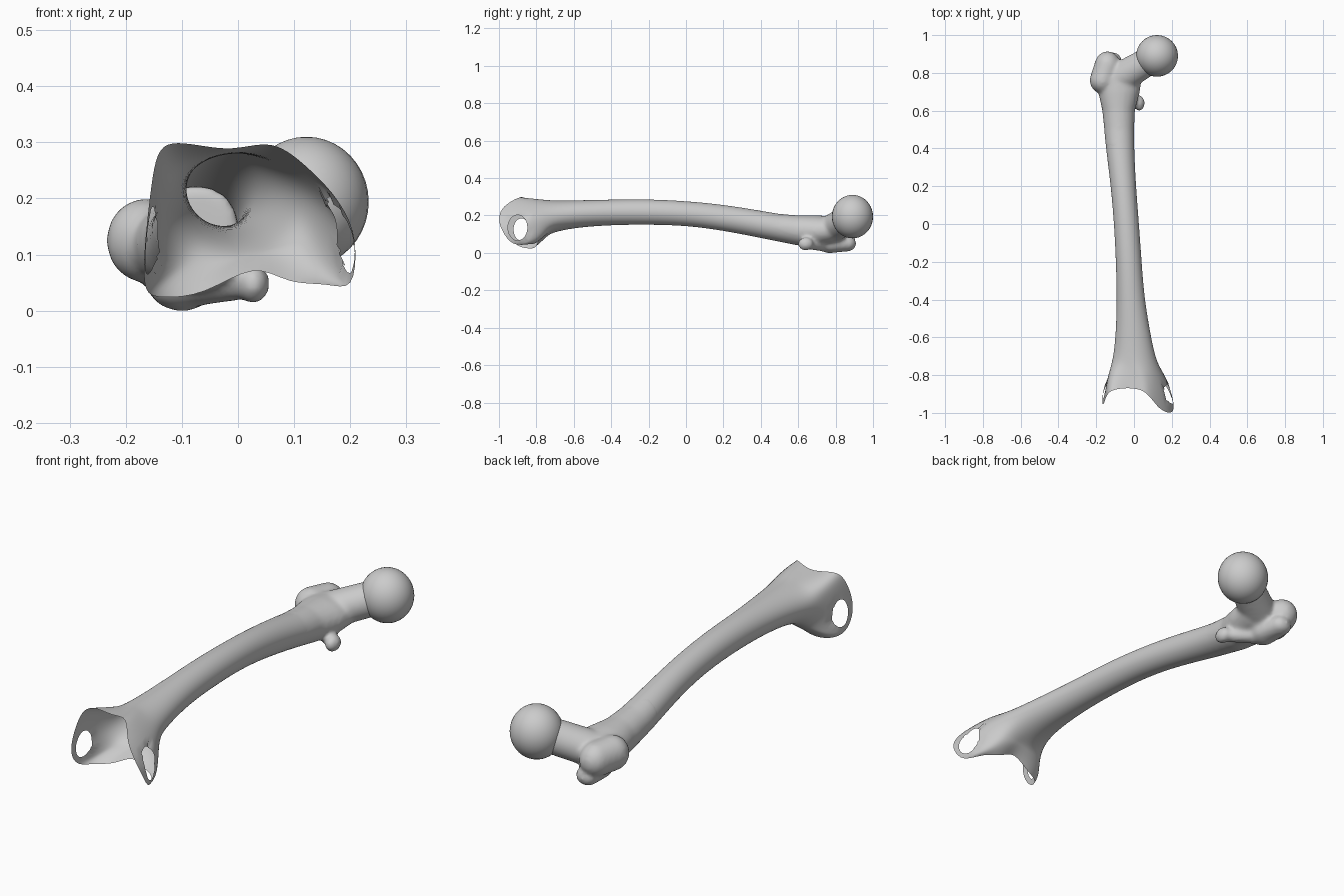
import bpy, bmesh, math
from mathutils import Vector, Matrix

cube = bpy.data.objects.get("Cube")
if cube:
    bpy.data.objects.remove(cube)

GREY = (0.6, 0.6, 0.6, 1)
mat = bpy.data.materials.new("bone_grey")
mat.use_nodes = True
mat.diffuse_color = GREY
mat.node_tree.nodes["Principled BSDF"].inputs["Base Color"].default_value = GREY

N = 20

# Shaft sections: y, x min, x max, z min, z max
SECTIONS = [
    (-0.72, -0.112, 0.115, 0.108, 0.280), (-0.6, -0.096, 0.090, 0.135, 0.280),
    (-0.4, -0.090, 0.055, 0.150, 0.285), (-0.2, -0.095, 0.040, 0.152, 0.287),
    (0.0, -0.105, 0.026, 0.147, 0.277), (0.2, -0.122, 0.010, 0.120, 0.258),
    (0.4, -0.148, 0.000, 0.080, 0.225), (0.5, -0.157, 0.000, 0.060, 0.208),
    (0.6, -0.167, 0.004, 0.040, 0.200), (0.7, -0.188, 0.030, 0.035, 0.200),
    (0.78, -0.190, 0.040, 0.050, 0.195)]

# Open rim of the knee end, counter-clockwise from +x
RIM = [(.212, -.985, .12), (.198, -1.0, .165), (.17, -.998, .21), (.13, -.975, .25),
       (.09, -.92, .285), (.05, -.88, .302), (-.01, -.868, .285), (-.07, -.87, .295),
       (-.12, -.88, .302), (-.145, -.905, .285), (-.155, -.94, .22), (-.163, -.958, .15),
       (-.168, -.95, .09), (-.168, -.90, .03), (-.14, -.83, .022), (-.06, -.80, .026),
       (.03, -.785, .088), (.09, -.80, .046), (.16, -.83, .05), (.207, -.93, .033)]


def section(y, x0, x1, z0, z1):
    pts = []
    for i in range(N):
        a = 2 * math.pi * i / N
        pts.append(Vector(((x0 + x1) / 2 + 0.508 * (x1 - x0) * math.cos(a), y,
                           (z0 + z1) / 2 + 0.508 * (z1 - z0) * math.sin(a))))
    return pts


def loft(bm, rings, caps=False):
    rows = [[bm.verts.new(p) for p in ring] for ring in rings]
    for r, s in zip(rows, rows[1:]):
        for i in range(N):
            j = (i + 1) % N
            bm.faces.new((r[i], s[i], s[j], r[j]))
    if caps:
        bm.faces.new(rows[0])
        bm.faces.new(rows[-1][::-1])


def ball(bm, centre, radii, u=24, v=16):
    m = Matrix.Translation(centre) @ Matrix.Diagonal((*radii, 1))
    bmesh.ops.create_uvsphere(bm, u_segments=u, v_segments=v, radius=1, matrix=m)


def limb(bm, a, b, ra, rb, steps=10):
    # Row of overlapping balls from a to b
    for k in range(steps + 1):
        t = k / steps
        r = Vector(ra).lerp(Vector(rb), t)
        ball(bm, Vector(a).lerp(Vector(b), t), r)


def make(name, bm):
    me = bpy.data.meshes.new(name)
    bm.to_mesh(me)
    bm.free()
    ob = bpy.data.objects.new(name, me)
    bpy.context.collection.objects.link(ob)
    me.materials.append(mat)
    bpy.ops.object.select_all(action='DESELECT')
    ob.select_set(True)
    bpy.context.view_layer.objects.active = ob
    return ob


def apply_all(ob):
    for m in list(ob.modifiers):
        bpy.ops.object.modifier_apply(modifier=m.name)


# Hollow shaft flaring to the open knee end
first = section(*SECTIONS[0])
rim = [Vector(p) for p in RIM]
flare = [rim]
for t in (0.8, 0.55, 0.28):
    e = math.sin(t * math.pi / 2)
    flare.append([Vector((a.x + (b.x - a.x) * e, a.y + (b.y - a.y) * t,
                          a.z + (b.z - a.z) * (e if abs(b.x) > 0.15 else t)))
                  for a, b in zip(first, rim)])
bm = bmesh.new()
loft(bm, flare + [section(*s) for s in SECTIONS[:8]])
shaft = make("shaft", bm)
shaft.modifiers.new("smooth", 'SUBSURF').levels = 2
apply_all(shaft)

# Oval openings through the two side flanges: side, y, z, radius y, radius z
bm = bmesh.new()
bm.from_mesh(shaft.data)
for side, cy, cz, ry, rz in ((1, -0.9, 0.135, 0.052, 0.068), (-1, -0.88, 0.125, 0.042, 0.06)):
    def dist(v):
        return math.hypot((v.co.y - cy) / ry, (v.co.z - cz) / rz)
    gone = [v for v in bm.verts if v.co.x * side > 0.1 and dist(v) < 1]
    edge = {w for v in gone for f in v.link_faces for w in f.verts} - set(gone)
    bmesh.ops.delete(bm, geom=gone, context='VERTS')
    for v in edge:
        if v.is_valid:
            d = dist(v)
            v.co.y = cy + (v.co.y - cy) / d
            v.co.z = cz + (v.co.z - cz) / d
bm.to_mesh(shaft.data)
bm.free()
bpy.ops.object.shade_smooth()

# Hip end: shaft top, neck and bony processes merged into one skin
bm = bmesh.new()
loft(bm, [section(*s) for s in SECTIONS[6:]], caps=True)
limb(bm, (-0.07, 0.775, 0.125), (0.09, 0.87, 0.185), (.08, .085, .075), (.07, .075, .075))
limb(bm, (-0.165, 0.76, 0.125), (-0.14, 0.835, 0.12), (.07, .07, .075), (.07, .08, .075), 6)
limb(bm, (-0.10, 0.77, 0.045), (-0.115, 0.865, 0.05), (.06, .07, .046), (.05, .045, .042), 6)
limb(bm, (-0.09, 0.75, 0.035), (0.015, 0.645, 0.05), (.035, .04, .03), (.03, .03, .03))
ball(bm, (0.027, 0.64, 0.048), (.03, .042, .036))
hip = make("hip_end", bm)
remesh = hip.modifiers.new("merge", 'REMESH')
remesh.mode = 'VOXEL'
remesh.voxel_size = 0.009
soft = hip.modifiers.new("soften", 'SMOOTH')
soft.factor = 0.5
soft.iterations = 10
apply_all(hip)
bpy.ops.object.shade_smooth()

# Ball of the hip joint
bm = bmesh.new()
ball(bm, (0.122, 0.89, 0.194), (.111, .11, .116), 32, 20)
make("hip_ball", bm)
bpy.ops.object.shade_smooth()
